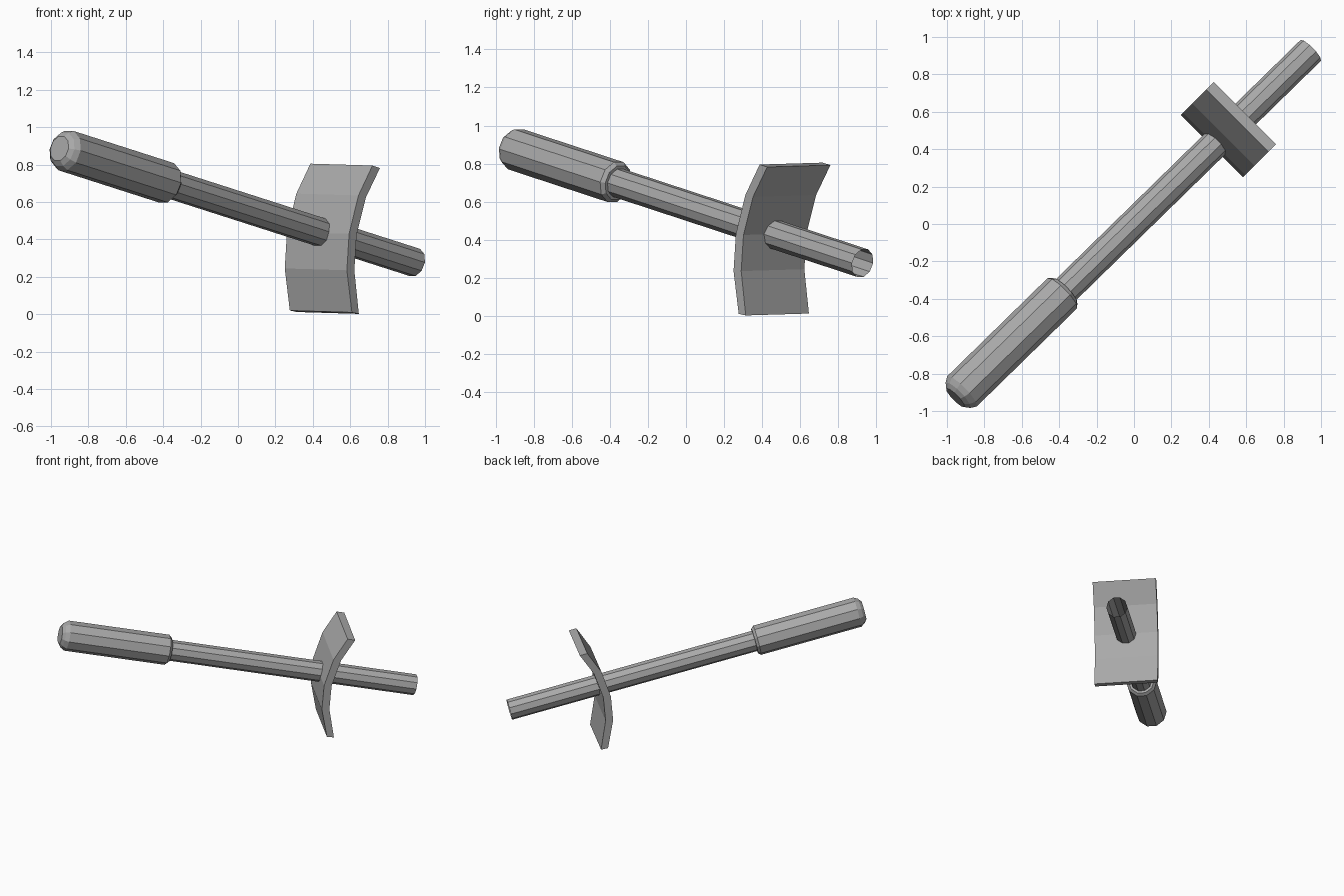
import bpy
import bmesh
from math import cos, sin, tau
from mathutils import Vector

cube = bpy.data.objects.get("Cube")
if cube:
    bpy.data.objects.remove(cube)

grey = bpy.data.materials.new("plain grey")
grey.use_nodes = True
colour = (0.4, 0.4, 0.4, 1)
grey.diffuse_color = colour
grey.node_tree.nodes["Principled BSDF"].inputs["Base Color"].default_value = colour

SIDES = 10
TOP = Vector((-0.92, -0.895, 0.875))     # rim of the handle
END = Vector((0.945, 0.928, 0.277))      # open end of the shaft
AXIS = (END - TOP).normalized()
LENGTH = (END - TOP).length
SIDE = AXIS.cross(Vector((0, 0, 1))).normalized()
UP = SIDE.cross(AXIS)


def finish(name, bm):
    bmesh.ops.recalc_face_normals(bm, faces=bm.faces)
    mesh = bpy.data.meshes.new(name)
    bm.to_mesh(mesh)
    bm.free()
    mesh.materials.append(grey)
    obj = bpy.data.objects.new(name, mesh)
    bpy.context.collection.objects.link(obj)
    return obj


def lathe(name, profile, cap_start=False):
    """Rings of (distance along the axis, radius) joined into a tube."""
    bm = bmesh.new()
    rings = []
    for dist, radius in profile:
        ring = []
        for i in range(SIDES):
            a = tau * i / SIDES
            offset = SIDE * cos(a) + UP * sin(a)
            ring.append(bm.verts.new(TOP + AXIS * dist + offset * radius))
        rings.append(ring)
    for r, s in zip(rings, rings[1:]):
        for i in range(SIDES):
            j = (i + 1) % SIDES
            bm.faces.new((r[i], r[j], s[j], s[i]))
    if cap_start:
        bm.faces.new(rings[0])
    return finish(name, bm)


# Grip with a domed butt and a chamfered lower rim
lathe("handle", [(-0.05, 0.07), (-0.03, 0.095), (0, 0.113),
                 (0.77, 0.113), (0.79, 0.095), (0.79, 0.07)], cap_start=True)

# Long straight shaft, open at the far end
lathe("shaft", [(0.7, 0.078), (LENGTH, 0.078)])

# Curved plate pierced by the shaft: (forward, height) outline, swept across
front = [(0.553, 0.80), (0.478, 0.64), (0.428, 0.435), (0.416, 0.24), (0.443, 0.015)]
back = [(0.593, 0.787), (0.518, 0.63), (0.468, 0.43), (0.456, 0.24), (0.480, 0.007)]
HALF = 0.166
bm = bmesh.new()
rows = []
for s in (-1, 1):
    rows.append([[bm.verts.new((f + s * HALF, f - s * HALF, z - s * 0.005))
                  for f, z in line] for line in (front, back)])
(fl, bl), (fr, br) = rows
for a, b in ((fl, fr), (bl, br), (fl, bl), (fr, br)):
    for i in range(len(a) - 1):
        bm.faces.new((a[i], b[i], b[i + 1], a[i + 1]))
for i in (0, -1):
    bm.faces.new((fl[i], fr[i], br[i], bl[i]))
finish("curved_plate", bm)
